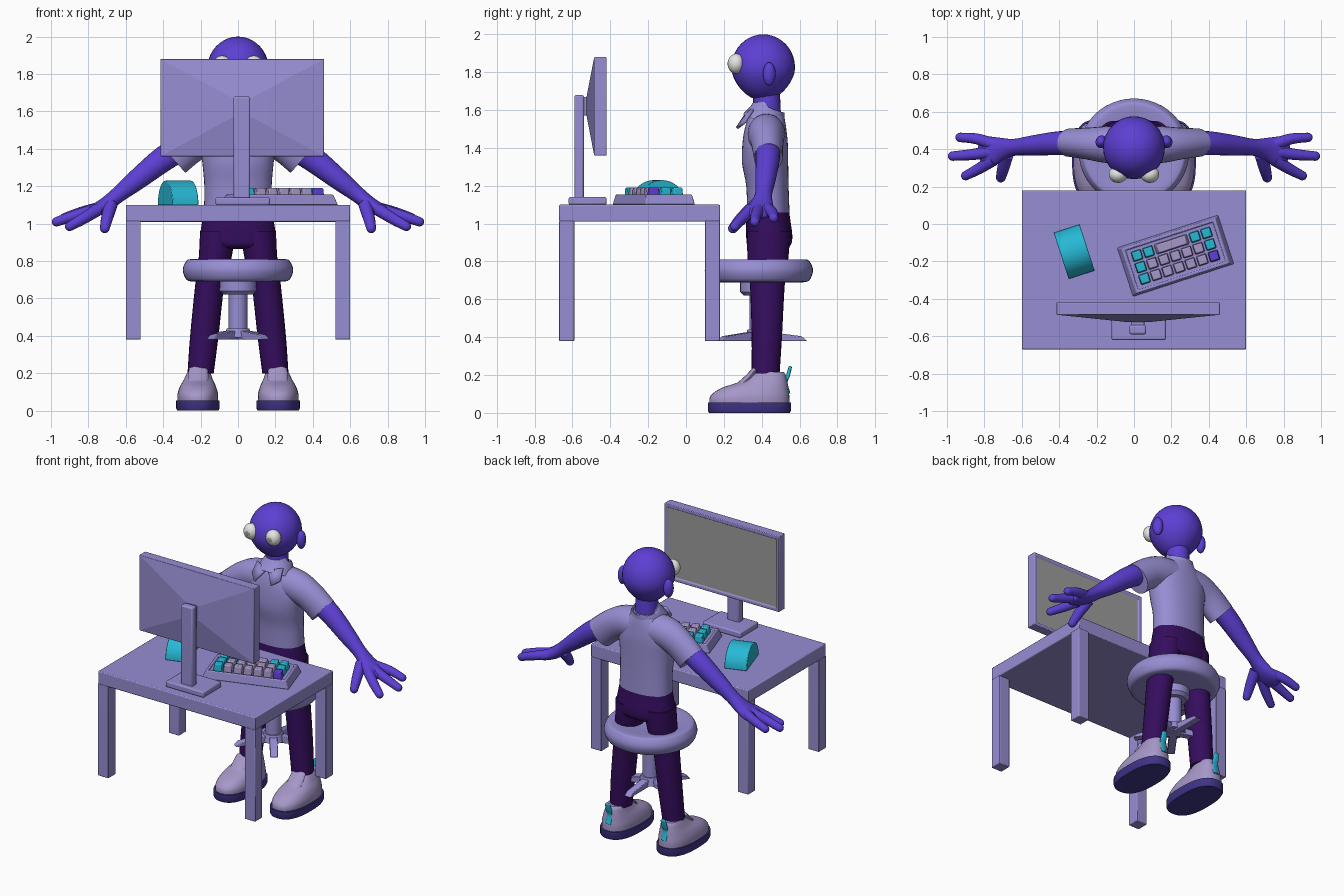
import bpy, bmesh, math
from mathutils import Vector, Matrix

if "Cube" in bpy.data.objects:
    bpy.data.objects.remove(bpy.data.objects["Cube"], do_unlink=True)

X, Y, Z = Vector((1, 0, 0)), Vector((0, 1, 0)), Vector((0, 0, 1))


def material(name, r, g, b):
    m = bpy.data.materials.new(name)
    m.use_nodes = True
    m.diffuse_color = (r, g, b, 1)
    m.node_tree.nodes["Principled BSDF"].inputs["Base Color"].default_value = (r, g, b, 1)
    return m


LILAC = material("lilac", .31, .27, .65)
SKIN = material("violet skin", .11, .05, .66)
PANTS = material("deep purple", .035, .004, .11)
TEAL = material("teal", .02, .48, .66)
SOLE = material("indigo sole", .05, .035, .25)
SHOE = material("pale mauve", .38, .31, .58)
GREY = material("screen grey", .34, .34, .34)
WHITE = material("eye white", .78, .78, .76)


def finish(name, bm, mats, mirror=False, bevel=0, angle=40):
    """Turn a bmesh into a shaded object with optional bevel and x mirror."""
    bmesh.ops.recalc_face_normals(bm, faces=bm.faces)
    me = bpy.data.meshes.new(name)
    bm.to_mesh(me)
    bm.free()
    ob = bpy.data.objects.new(name, me)
    bpy.context.collection.objects.link(ob)
    for m in mats if isinstance(mats, list) else [mats]:
        me.materials.append(m)
    bpy.ops.object.select_all(action='DESELECT')
    ob.select_set(True)
    bpy.context.view_layer.objects.active = ob
    bpy.ops.object.shade_smooth_by_angle(angle=math.radians(angle))
    if bevel:
        b = ob.modifiers.new("bevel", 'BEVEL')
        b.width, b.segments, b.limit_method = bevel, 2, 'ANGLE'
        b.angle_limit = math.radians(40)
    if mirror:
        ob.modifiers.new("mirror", 'MIRROR').use_mirror_merge = False
    return ob


def block(lo, hi, taper=1):
    """Box bmesh between two corners, its top scaled by taper."""
    lo, hi = Vector(lo), Vector(hi)
    bm = bmesh.new()
    bmesh.ops.create_cube(bm, size=1)
    for v in bm.verts:
        k = taper if v.co.z > 0 else 1
        v.co = (lo + hi) / 2 + Matrix.Diagonal(hi - lo) @ Vector((v.co.x * k, v.co.y * k, v.co.z))
    return bm


def box(name, lo, hi, mat, bevel=.006, mirror=False):
    return finish(name, block(lo, hi), mat, mirror, bevel)


def loft(name, sections, mat, ref=X, axis=None, steps=4, seg=24, power=1, tip=False, mirror=False):
    """Smooth skin over elliptical sections (x, y, z, radius along ref, other radius)."""
    p = [Vector(s) for s in sections]
    p = [p[0]] + p + [p[-1]]
    rows = []
    for a, b, c, d in zip(p, p[1:], p[2:], p[3:]):
        for i in range(steps):
            t = i / steps
            rows.append(b + (c - a) * (t / 2) + (2 * a - 5 * b + 4 * c - d) * (t * t / 2)
                        + (3 * b - a - 3 * c + d) * (t ** 3 / 2))
    rows.append(p[-1])
    pts = [Vector(r[:3]) for r in rows]
    radii = [tuple(r[3:5]) for r in rows]
    if tip:  # rounded end
        d, (ru, rv) = (pts[-1] - pts[-2]).normalized(), radii[-1]
        end = pts[-1]
        for k in (.4, .8, 1.2, 1.5):
            pts.append(end + d * (math.sin(k) * rv))
            radii.append((ru * math.cos(k), rv * math.cos(k)))
    bm = bmesh.new()
    rings = []
    for i, (c, (ru, rv)) in enumerate(zip(pts, radii)):
        t = axis or (pts[min(i + 1, len(pts) - 1)] - pts[max(i - 1, 0)]).normalized()
        u = (ref - t * ref.dot(t)).normalized()
        v = t.cross(u)
        ring = []
        for j in range(seg):
            ca, sa = math.cos(math.tau * j / seg), math.sin(math.tau * j / seg)
            ca, sa = (math.copysign(abs(q) ** power, q) for q in (ca, sa))
            ring.append(bm.verts.new(c + u * (ca * ru) + v * (sa * rv)))
        rings.append(ring)
    for a, b in zip(rings, rings[1:]):
        for j in range(seg):
            bm.faces.new((a[j], a[j - 1], b[j - 1], b[j]))
    bm.faces.new(rings[0])
    bm.faces.new(rings[-1])
    return finish(name, bm, mat, mirror)


def ball(c, r):
    bm = bmesh.new()
    bmesh.ops.create_uvsphere(bm, u_segments=32, v_segments=20, radius=1,
                              matrix=Matrix.Translation(c) @ Matrix.Diagonal((*r, 1)))
    return bm


# Desk
box("desk_top", (-.6, -.67, 1.01), (.6, .18, 1.1), LILAC)
for side, y in (("far", -.67), ("near", .1)):
    box("desk_legs_" + side, (.52, y, .38), (.6, y + .08, 1.015), LILAC, .004, True)

# Monitor: recessed screen facing the person, tapered back
bm = block((-.415, -.485, 1.36), (.46, -.42, 1.88))
bm.normal_update()
screen = max(bm.faces, key=lambda f: f.calc_center_median().y)
back = min(bm.faces, key=lambda f: f.calc_center_median().y)
bmesh.ops.inset_region(bm, faces=[screen], thickness=.03, depth=0)
bmesh.ops.inset_region(bm, faces=[screen], thickness=.003, depth=-.008)
screen.material_index = 1
new = bmesh.ops.extrude_discrete_faces(bm, faces=[back])["faces"][0]
mid = new.calc_center_median()
for v in new.verts:
    v.co = mid + Matrix.Diagonal((.12, 1, .2)) @ (v.co - mid) + Vector((0, -.04, 0))
finish("monitor", bm, [LILAC, GREY], bevel=.008, angle=10)
box("monitor_mount", (-.015, -.55, 1.57), (.055, -.515, 1.67), LILAC)
box("monitor_post", (-.025, -.59, 1.12), (.065, -.54, 1.68), LILAC, .01)
box("monitor_base", (-.12, -.62, 1.1), (.17, -.42, 1.14), LILAC, .008)

# Keyboard: sloped tray with three rows of keys and a wide space bar
turn = Matrix.Rotation(math.radians(18), 4, 'Z')
place = Matrix.Translation((.222, -.17, 1.1)) @ turn
bm = block((-.285, -.138, 0), (.285, .138, .055), .92)
bm.normal_update()
top = max(bm.faces, key=lambda f: f.calc_center_median().z)
bmesh.ops.inset_region(bm, faces=[top], thickness=.022, depth=0)
bmesh.ops.inset_region(bm, faces=[top], thickness=.003, depth=-.015)
finish("keyboard_tray", bm, LILAC, bevel=.005).matrix_world = place
for row in range(3):
    for col in range(7):
        if row == 2 and col in (3, 4):
            continue
        bar = row == 2 and col == 2
        x0, y0 = (col - 3) * .065, (row - 1) * .065
        cx, w = (x0 + .065, .093) if bar else (x0, .028)
        teal = col in (0, 6) or row == 2 and col in (1, 5)
        mat = SKIN if (row, col) == (0, 6) else TEAL if teal else SHOE
        key = finish("space_bar" if bar else "key",
                     block((-w, -.028, .035), (w, .028, .09), .85), mat, bevel=.006)
        key.matrix_world = place @ Matrix.Translation((cx, y0, 0))

# Mouse: half-round arch
bm = bmesh.new()
arc = [bm.verts.new((-.073, .13 * math.cos(a), .13 * math.sin(a)))
       for a in (math.pi * i / 20 for i in range(21))]
face = bm.faces.new(arc)
out = bmesh.ops.extrude_face_region(bm, geom=[face])["geom"]
bmesh.ops.translate(bm, vec=(.146, 0, 0), verts=[g for g in out if isinstance(g, bmesh.types.BMVert)])
finish("mouse", bm, TEAL, bevel=.004).matrix_world = Matrix.Translation((-.32, -.148, 1.1)) @ turn

# Stool
cy = .385
loft("seat", [(0, cy, z, r, r * .97) for z, r in
              ((.69, .24), (.7, .275), (.75, .295), (.795, .28), (.81, .25), (.795, .12), (.79, .02))],
     LILAC, axis=Z, seg=48)
loft("seat_hub", [(0, cy, z, r, r) for z, r in ((.62, .08), (.64, .1), (.7, .1))], LILAC, axis=Z, steps=1)
loft("stool_post", [(0, cy, .4, .05, .05), (0, cy, .64, .05, .05)], LILAC, axis=Z, steps=1)
loft("stool_boss", [(0, cy, .39, .075, .075), (0, cy, .44, .06, .06)], LILAC, axis=Z, steps=1)
for k in range(5):
    bm = block((-.025, 0, .38), (.025, .255, .435))
    for v in bm.verts:
        if v.co.y > .1 and v.co.z > .4:
            v.co += Vector((0, -.03, -.03))
    foot = finish("stool_foot", bm, LILAC, bevel=.004)
    foot.matrix_world = Matrix.Translation((0, cy, 0)) @ Matrix.Rotation(math.tau * k / 5, 4, 'Z')

# Head with narrowed jaw
bm = ball((0, .408, 1.825), (.165, .168, .175))
for v in bm.verts:
    t = max(0, (1.8 - v.co.z) / .15)
    v.co.x *= 1 - .12 * t
    v.co.y = .4 + (v.co.y - .4) * (1 - .12 * t)
finish("head", bm, SKIN)
loft("neck", [(0, .43, 1.5, .075, .075), (0, .425, 1.72, .07, .07)], SKIN)
bm = ball((.085, .265, 1.845), (.05, .045, .053))
bm.normal_update()
for f in bm.faces:
    f.material_index = int(f.normal.y < -.955)
finish("eyes", bm, [WHITE, GREY], True)
bm = ball((0, 0, 0), (.03, .034, .062))
bmesh.ops.transform(bm, matrix=Matrix.Translation((.175, .44, 1.79)) @ Matrix.Rotation(.35, 4, 'Z'), verts=bm.verts)
finish("ears", bm, SKIN, True)

# Shirt with sleeves and collar
loft("shirt", [(0, .435, 1.06, .182, .112), (0, .43, 1.2, .18, .112), (0, .418, 1.32, .19, .122),
               (0, .418, 1.42, .2, .12), (0, .42, 1.5, .165, .11), (0, .425, 1.56, .105, .095),
               (0, .43, 1.59, .08, .08)], LILAC, axis=Z, seg=40, power=.9)
loft("sleeves", [(.04, .425, 1.48, .1, .1), (.15, .425, 1.47, .098, .105), (.25, .43, 1.425, .085, .1),
                 (.345, .435, 1.348, .076, .1)], LILAC, ref=Y, mirror=True)
loft("collar", [(0, .405, 1.53, .125, .115), (0, .425, 1.575, .108, .1), (0, .435, 1.61, .09, .088),
                (0, .437, 1.615, .08, .08)], LILAC, steps=2, seg=32)
bm = bmesh.new()
bm.faces.new([bm.verts.new(c) for c in ((.008, .325, 1.575), (.095, .36, 1.6), (.105, .315, 1.53), (.06, .275, 1.5))])
flap = finish("collar_flaps", bm, LILAC, True)
flap.modifiers.new("thick", 'SOLIDIFY').thickness = .015

# Arms and hands
loft("arms", [(.28, .43, 1.42, .066, .07), (.4, .432, 1.345, .064, .068), (.54, .42, 1.235, .054, .056),
              (.64, .41, 1.155, .045, .043), (.71, .4, 1.1, .062, .04), (.77, .388, 1.068, .08, .034),
              (.81, .38, 1.05, .06, .024)], SKIN, ref=Y, tip=True, mirror=True)
fingers = {
    "thumbs": ((.68, .37, 1.1, .036), (.7, .295, 1.03, .032), (.712, .248, .975, .026)),
    "index_fingers": ((.75, .345, 1.075, .034), (.83, .295, 1.025, .03), (.9, .258, .985, .025)),
    "middle_fingers": ((.76, .385, 1.075, .034), (.88, .37, 1.04, .029), (.97, .363, 1.01, .025)),
    "little_fingers": ((.75, .425, 1.08, .034), (.84, .455, 1.06, .029), (.93, .463, 1.03, .025)),
}
for name, path in fingers.items():
    loft(name, [(*q, q[3]) for q in path], SKIN, ref=X if name == "thumbs" else Y, seg=16, tip=True, mirror=True)

# Trousers
loft("hips", [(0, .435, 1.1, .175, .105), (0, .435, 1.02, .19, .116), (0, .44, .93, .203, .122),
              (0, .438, .88, .19, .11), (0, .435, .865, .12, .06)], PANTS, axis=Z, seg=40, power=.9)
loft("trouser_legs", [(.108, .437, .96, .095, .115), (.122, .433, .82, .088, .108), (.15, .43, .68, .078, .092),
                      (.18, .427, .4, .076, .08), (.2, .42, .2, .07, .074)], PANTS, axis=Z, mirror=True)
loft("ankles", [(.205, .43, .12, .05, .05), (.2, .43, .26, .05, .05)], SKIN, axis=Z, mirror=True)

# Shoes
loft("soles", [(.215, .335, 0, .11, .213), (.215, .335, .012, .116, .22), (.215, .335, .055, .116, .22)],
     SOLE, axis=Z, steps=1, seg=40, power=.8, mirror=True)
loft("shoes", [(.215, .335, .05, .108, .212), (.215, .338, .09, .108, .208), (.214, .362, .13, .096, .178),
               (.212, .41, .165, .078, .125), (.21, .435, .2, .064, .092), (.21, .437, .215, .056, .08)],
     SHOE, axis=Z, seg=40, power=.85, mirror=True)
loft("shoe_tongues", [(.214, .25, .115, .05, .02), (.213, .32, .175, .055, .02), (.212, .36, .222, .05, .016)],
     SHOE, seg=16, tip=True, mirror=True)
loft("heel_tabs", [(.212, .54, .1, .02, .012), (.212, .528, .16, .02, .009), (.212, .54, .2, .02, .01),
                   (.212, .55, .24, .018, .009)], TEAL, seg=16, power=.6, tip=True, mirror=True)
